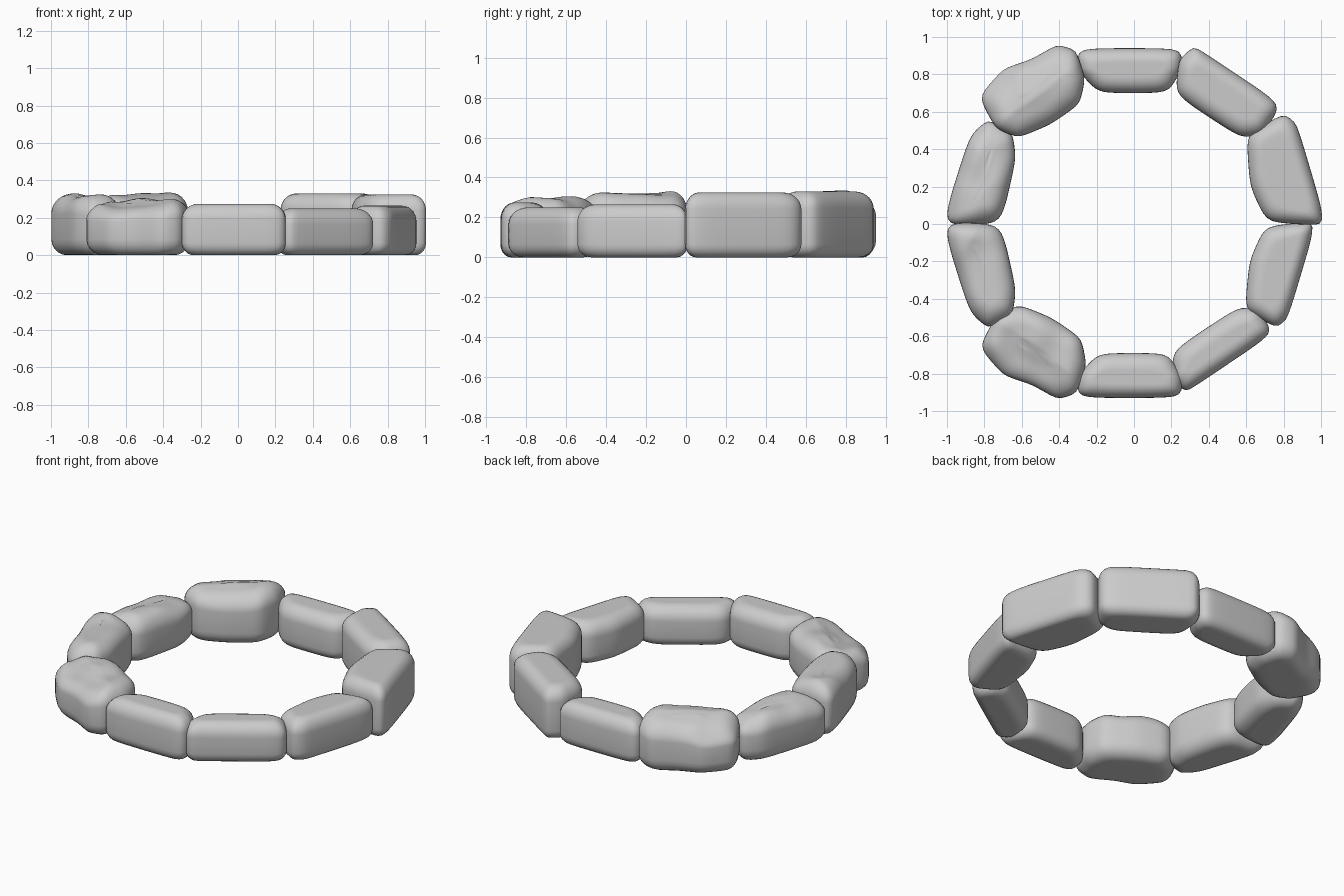
import bpy, bmesh, math
from mathutils import Vector, noise

if "Cube" in bpy.data.objects:
    bpy.data.objects.remove(bpy.data.objects["Cube"])

# plan outlines of the five back stones
BACK = [(-.30, .94), (.25, .94), (.26, .83), (.18, .70), (-.19, .70), (-.30, .82)]
BACK_RIGHT = [(.24, .88), (.32, .95), (.40, .90), (.79, .64), (.69, .48), (.57, .46), (.22, .69)]
RIGHT = [(.60, .48), (.80, .59), (.87, .54), (1.0, .10), (1.01, -.01), (.71, .01), (.62, .20)]
LEFT = [(-1.03, -.01), (-.88, .47), (-.78, .56), (-.65, .49), (-.63, .35), (-.71, .0)]
BACK_LEFT = [(-.83, .68), (-.70, .83), (-.55, .88), (-.41, .96), (-.31, .93), (-.26, .78),
             (-.29, .64), (-.45, .53), (-.62, .46), (-.74, .51)]
STEPS = 56


def round_outline(pts):
    """Cut the corners, then resample evenly."""
    for cut in (0.15, 0.22, 0.25):
        pts = [q for a, b in zip(pts, pts[1:] + pts[:1])
               for q in (a.lerp(b, cut), b.lerp(a, cut))]
    loop = pts + pts[:1]
    lens = [(b - a).length for a, b in zip(loop, loop[1:])]
    step, out, i, done = sum(lens) / STEPS, [], 0, 0.0
    for k in range(STEPS):
        while done + lens[i] < k * step:
            done += lens[i]
            i += 1
        out.append(loop[i].lerp(loop[i + 1], (k * step - done) / lens[i]))
    return out


def stone(name, outline, height, rough=0.0, slope=0.0, side=1, along=1.0, across=1.0, shift=(0, 0)):
    """Rounded stone; side=-1 mirrors the outline to the front half of the ring.
    slope lowers the outer top edge, rough dents the top."""
    pts = round_outline([Vector((x, y * side)) for x, y in outline])
    c = sum(pts, Vector((0, 0))) / len(pts)
    # local axes: along the ring and across it
    v = c.normalized()
    u = Vector((-v.y, v.x))
    local = [((p - c).dot(u) * along, (p - c).dot(v) * across) for p in pts]
    c = c + Vector(shift)
    hu = max(abs(a) for a, b in local)
    hv = max(abs(b) for a, b in local)

    # side profile as (inset, z): rounded bottom edge, wall, rounded top edge, flat top
    rb, rt = (0.085, 0.1) if rough else (0.065, 0.085)
    prof = [(hv * f, 0.0) for f in (0.8, 0.6)]
    for i in range(6):
        a = i / 5 * math.pi / 2
        prof.append((rb * (1 - math.sin(a)), rb * (1 - math.cos(a))))
    prof.append((0.0, 0.5 * (rb + height - rt)))
    for i in range(8):
        a = i / 7 * math.pi / 2
        prof.append((rt * (1 - math.cos(a)), height - rt * (1 - math.sin(a))))
    prof += [(rt + (hv - rt) * f, height) for f in (0.2, 0.4, 0.6, 0.8)]

    # skin the profile around the outline
    bm = bmesh.new()
    rings = []
    for d, z in prof:
        ring = []
        for a, b in local:
            la, lb = a * (1 - d / hu), b * (1 - d / hv)
            w = c + u * la + v * lb
            t = max(0, z / height - 0.3) / 0.7
            n = noise.noise(Vector((w.x * 5, w.y * 5, height * 40)))
            drop = max(0, rough * (0.5 - 1.4 * n)) + slope * max(0, lb / hv + 0.1)
            ring.append(bm.verts.new((w.x, w.y, z - t * drop)))
        rings.append(ring)
    for a, b in zip(rings, rings[1:]):
        for i in range(STEPS):
            j = (i + 1) % STEPS
            bm.faces.new((a[i], a[j], b[j], b[i]))
    bm.faces.new(rings[0][::-1])
    # close the top with a fan
    hub = bm.verts.new(sum((p.co for p in rings[-1]), Vector()) / STEPS)
    for i in range(STEPS):
        bm.faces.new((rings[-1][i], rings[-1][(i + 1) % STEPS], hub))
    bmesh.ops.recalc_face_normals(bm, faces=bm.faces)
    for f in bm.faces:
        f.smooth = True
    me = bpy.data.meshes.new(name)
    bm.to_mesh(me)
    bm.free()
    bpy.context.collection.objects.link(bpy.data.objects.new(name, me))


# back half of the ring
stone("back_stone", BACK, 0.27)
stone("back_right_stone", BACK_RIGHT, 0.33)
stone("right_back_stone", RIGHT, 0.325)
stone("left_back_stone", LEFT, 0.295, 0.025, 0.02)
stone("back_left_stone", BACK_LEFT, 0.335, 0.03, 0.07)

# front half mirrors it, with slimmer stones on the right
stone("front_stone", BACK, 0.275, side=-1, shift=(0, 0.01))
stone("front_right_stone", BACK_RIGHT, 0.25, side=-1, across=0.82, shift=(-0.03, 0.035))
stone("right_front_stone", RIGHT, 0.265, side=-1, along=0.95, across=0.85, shift=(-0.03, 0.015))
stone("left_front_stone", LEFT, 0.335, 0.02, 0.02, side=-1)
stone("front_left_stone", BACK_LEFT, 0.315, 0.03, 0.06, side=-1, across=1.03, shift=(0.005, 0.025))
